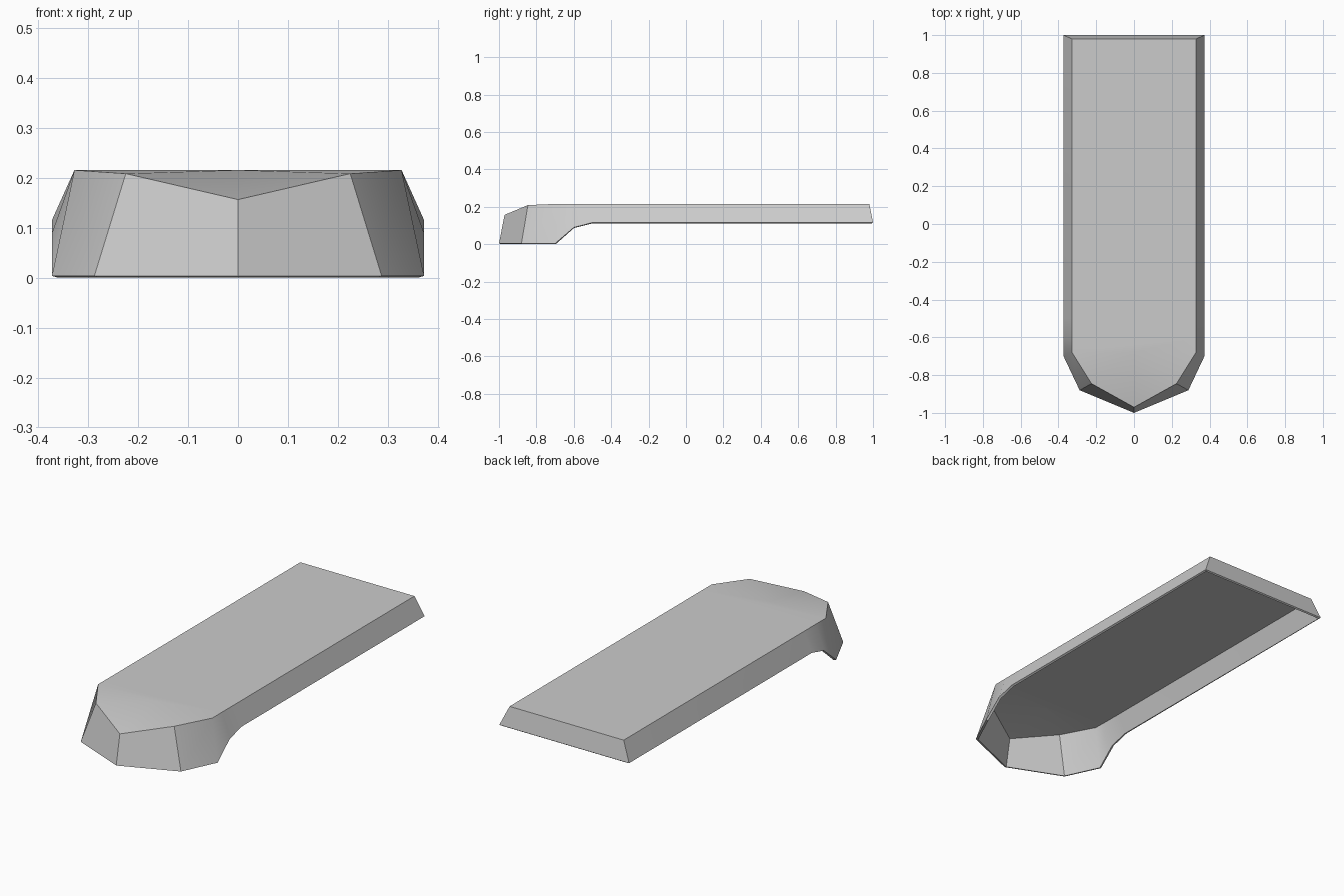
import bpy
import bmesh
import math

cube = bpy.data.objects.get("Cube")
if cube:
    bpy.data.objects.remove(cube, do_unlink=True)

# Single grey material
grey = bpy.data.materials.new("plain grey")
grey.use_nodes = True
GREY = (0.6, 0.6, 0.6, 1)
grey.diffuse_color = GREY
bsdf = grey.node_tree.nodes["Principled BSDF"]
bsdf.inputs["Base Color"].default_value = GREY
bsdf.inputs["Roughness"].default_value = 0.7

# Half outline from nose to tail: skirt rim and top edge at each station
RIM = [(0, -1, 0.004), (0.288, -0.88, 0.004), (0.373, -0.70, 0.004),
       (0.373, -0.60, 0.09), (0.373, -0.50, 0.116), (0.373, 1, 0.116)]
TOP = [(0, -0.97, 0.157), (0.225, -0.845, 0.209), (0.328, -0.68, 0.216),
       (0.328, -0.60, 0.216), (0.328, -0.50, 0.216), (0.328, 0.98, 0.216)]

bm = bmesh.new()


def make_row(points, side):
    return [bm.verts.new((x * side, y, z)) for x, y, z in points]


rim_l, top_l = make_row(RIM, 1), make_row(TOP, 1)
# The nose vertices lie on the centre line and are shared by both halves
rim_r = rim_l[:1] + make_row(RIM[1:], -1)
top_r = top_l[:1] + make_row(TOP[1:], -1)
centre = bm.verts.new((0, -0.68, 0.216))

# Sloping skirt and the drooping nose fan, on both halves
for rim, top in ((rim_l, top_l), (rim_r, top_r)):
    for i in range(len(rim) - 1):
        bm.faces.new((rim[i], rim[i + 1], top[i + 1], top[i]))
    for i in range(2):
        bm.faces.new((centre, top[i], top[i + 1]))

# Flat top strips and the tail wall
bm.faces.new((centre, top_l[2], top_l[3], top_r[3], top_r[2]))
for i in (3, 4):
    bm.faces.new((top_l[i], top_l[i + 1], top_r[i + 1], top_r[i]))
bm.faces.new((rim_l[-1], rim_r[-1], top_r[-1], top_l[-1]))

# Make every face point outward
bmesh.ops.recalc_face_normals(bm, faces=bm.faces[:])
deck = max(bm.faces, key=lambda f: f.calc_area())
if deck.normal.z < 0:
    bmesh.ops.reverse_faces(bm, faces=bm.faces[:])

mesh = bpy.data.meshes.new("hollow_cover")
bm.to_mesh(mesh)
bm.free()
mesh.materials.append(grey)
cover = bpy.data.objects.new("hollow_cover", mesh)
bpy.context.collection.objects.link(cover)

# Thin wall, thickened inward and left open underneath
wall = cover.modifiers.new("wall", "SOLIDIFY")
wall.thickness = 0.012
wall.offset = -1

bpy.context.view_layer.objects.active = cover
cover.select_set(True)
bpy.ops.object.modifier_apply(modifier=wall.name)
bpy.ops.object.shade_smooth_by_angle(angle=math.radians(30))
